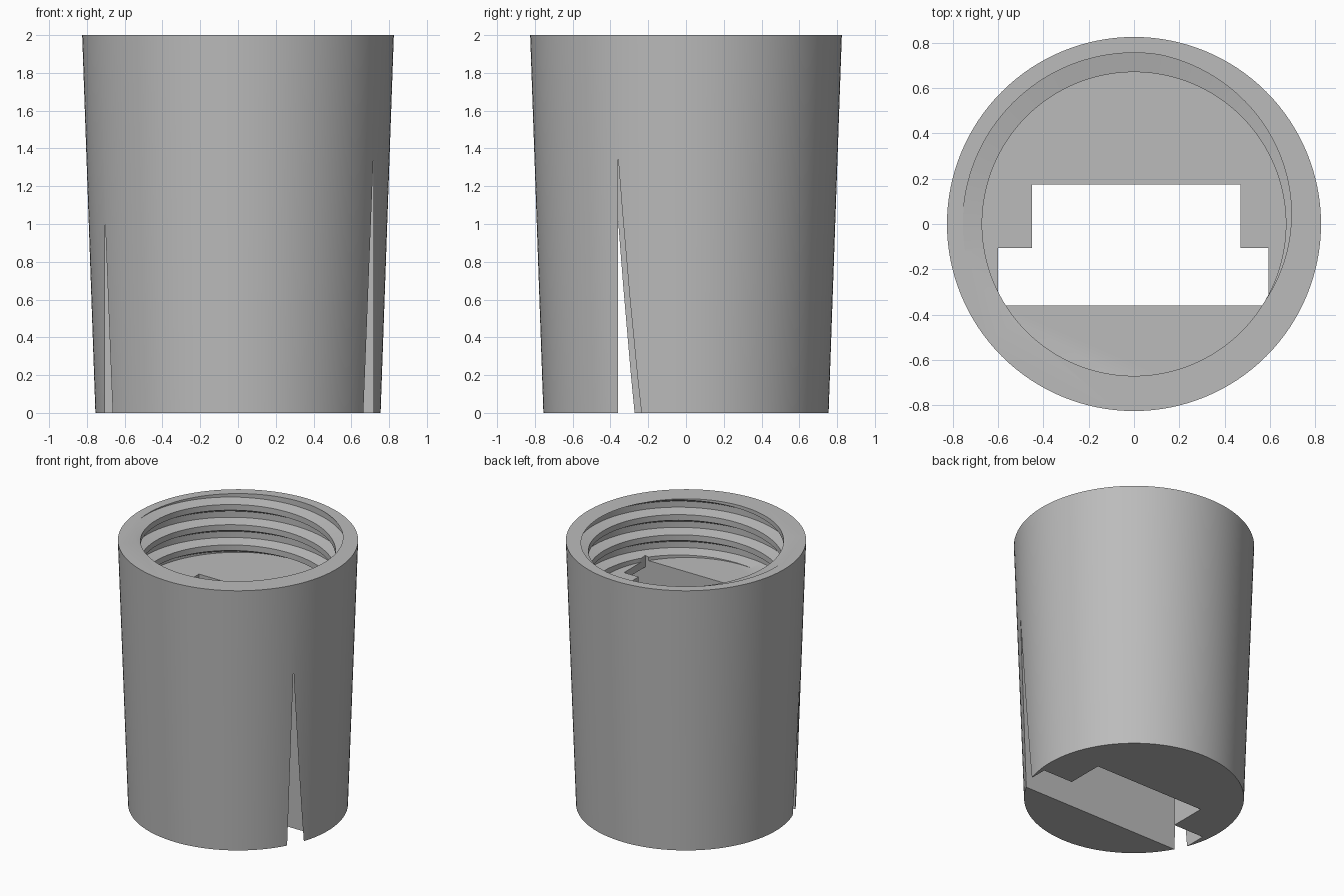
import bpy, bmesh, math

if "Cube" in bpy.data.objects:
    bpy.data.objects.remove(bpy.data.objects["Cube"], do_unlink=True)

HEIGHT, FLOOR = 2.0, 1.555
SEGMENTS = 128
PITCH = 0.153

grey = bpy.data.materials.new("plain_grey")
grey.use_nodes = True
grey.diffuse_color = (0.5, 0.5, 0.5, 1)
grey.node_tree.nodes["Principled BSDF"].inputs["Base Color"].default_value = grey.diffuse_color


def box(name, x, y, z):
    """Box given by its low and high limits on each axis."""
    bpy.ops.mesh.primitive_cube_add(size=1, location=[sum(a) / 2 for a in (x, y, z)])
    ob = bpy.context.object
    ob.name = name
    ob.scale = [a[1] - a[0] for a in (x, y, z)]
    return ob


def threaded_bore(name):
    """Closed solid with a helical thread, trimmed flat at both ends."""
    # one thread turn, as (share of pitch, radius): crest, ceiling, root, lip
    crest, root = 0.67, 0.755
    profile = [(0, crest), (0.28, crest), (0.39, root), (0.69, root)]
    phase = HEIGHT - PITCH * (330 / 360) - 5 * PITCH
    bm = bmesh.new()
    rows = []
    for turn in range(8):
        for share, r in profile:
            row = []
            for i in range(SEGMENTS):
                a = math.tau * i / SEGMENTS
                z = phase + PITCH * (turn + share + i / SEGMENTS)
                row.append(bm.verts.new((r * math.cos(a), r * math.sin(a), z)))
            rows.append(row)
    steps = len(profile)
    for k in range(len(rows) - 1 - steps):
        for i in range(SEGMENTS):
            # the last column joins the first one a full turn higher
            wrap = i + 1 == SEGMENTS
            j, up = (0, steps) if wrap else (i + 1, 0)
            bm.faces.new((rows[k][i], rows[k + up][j], rows[k + 1 + up][j], rows[k + 1][i]))
    for z, direction in ((FLOOR, -1), (HEIGHT + 0.02, 1)):
        bmesh.ops.bisect_plane(bm, geom=bm.verts[:] + bm.edges[:] + bm.faces[:],
                               plane_co=(0, 0, z), plane_no=(0, 0, direction),
                               clear_outer=True)
    bmesh.ops.delete(bm, geom=[v for v in bm.verts if not v.link_faces], context="VERTS")
    bmesh.ops.holes_fill(bm, edges=[e for e in bm.edges if e.is_boundary], sides=0)
    bmesh.ops.recalc_face_normals(bm, faces=bm.faces[:])
    mesh = bpy.data.meshes.new(name)
    bm.to_mesh(mesh)
    bm.free()
    ob = bpy.data.objects.new(name, mesh)
    bpy.context.collection.objects.link(ob)
    return ob


# tapered body
bpy.ops.mesh.primitive_cone_add(vertices=SEGMENTS, radius1=0.755, radius2=0.825,
                                depth=HEIGHT, location=(0, 0, HEIGHT / 2))
body = bpy.context.object
body.name = "threaded_tapered_body"
body.data.materials.append(grey)

cutters = [
    threaded_bore("bore_cutter"),
    # stepped slot running up from the base
    box("wide_slot_cutter", (-0.704, 0.717), (-0.36, -0.105), (-0.1, 1.5)),
    box("rear_slot_cutter", (-0.45, 0.47), (-0.2, 0.175), (-0.1, 1.65)),
    # narrower opening through the floor of the bore
    box("floor_opening_cutter", (-0.6, 0.593), (-0.36, -0.105), (1.4, 1.65)),
]

for cutter in cutters:
    cutter.hide_render = True
    mod = body.modifiers.new(cutter.name, "BOOLEAN")
    mod.operation = "DIFFERENCE"
    mod.solver = "EXACT"
    mod.object = cutter
    bpy.ops.object.select_all(action="DESELECT")
    body.select_set(True)
    bpy.context.view_layer.objects.active = body
    bpy.ops.object.modifier_apply(modifier=mod.name)
    bpy.data.objects.remove(cutter, do_unlink=True)

bpy.ops.object.shade_smooth_by_angle(angle=math.radians(30))
